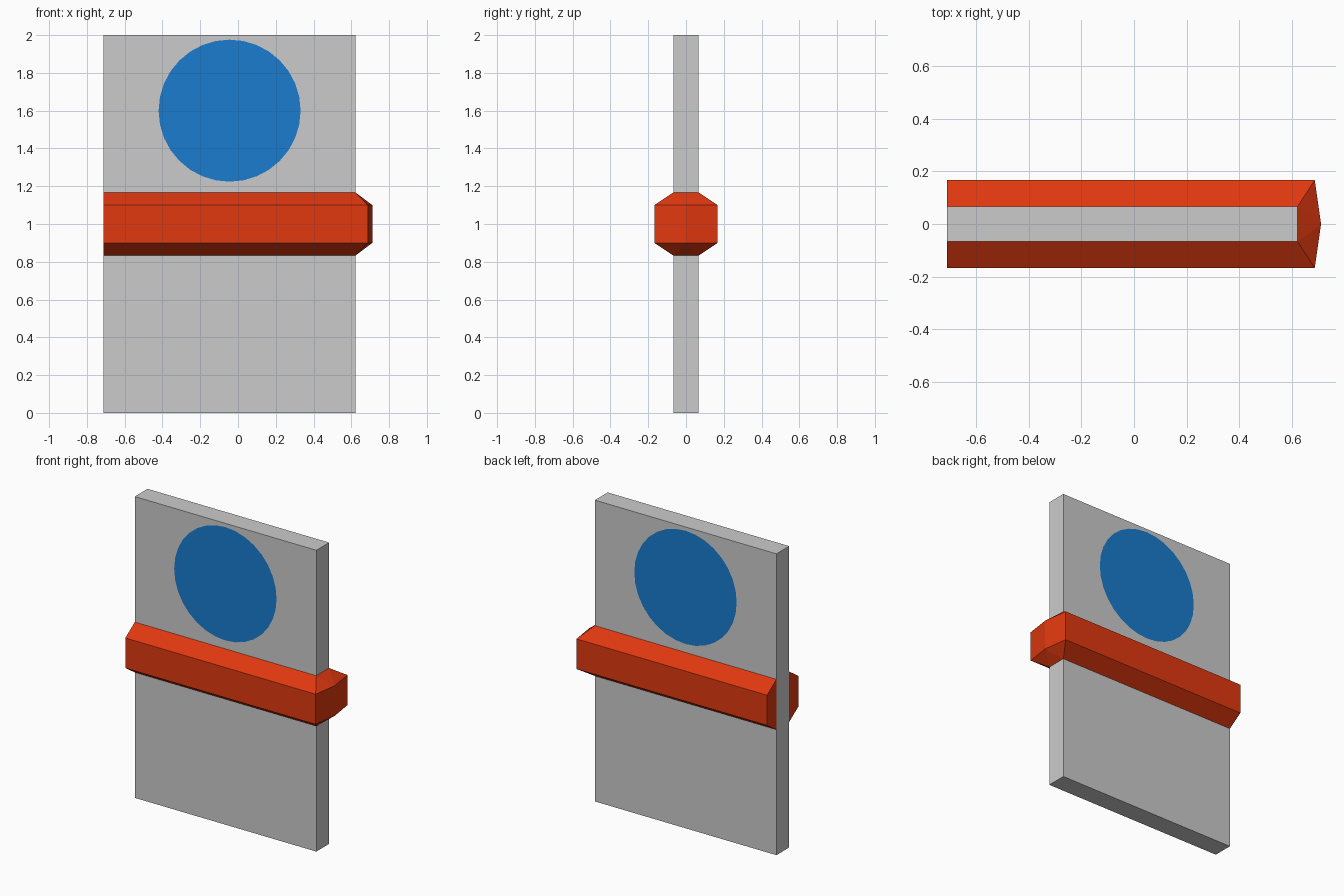
import bpy, bmesh, math

if "Cube" in bpy.data.objects:
    bpy.data.objects.remove(bpy.data.objects["Cube"])

X0, X1, Y = -0.711, 0.622, 0.067      # panel left, right, half thickness
MID = (X0 + X1) / 2


def paint(ob, name, rgb):
    mat = bpy.data.materials.new(name)
    mat.diffuse_color = (*rgb, 1)
    mat.use_nodes = True
    mat.node_tree.nodes["Principled BSDF"].inputs["Base Color"].default_value = mat.diffuse_color
    ob.data.materials.append(mat)


# Flat upright panel
bpy.ops.mesh.primitive_cube_add(size=1, location=(MID, 0, 1))
panel = bpy.context.object
panel.name = "panel"
panel.scale = (X1 - X0, 2 * Y, 2)

# Blue disc on each face
for name, side in (("front_disc", -1), ("back_disc", 1)):
    bpy.ops.mesh.primitive_circle_add(
        vertices=32, radius=0.376, fill_type='NGON',
        location=(MID, side * (Y + 0.002), 1.6),
        rotation=(-side * math.pi / 2, 0, 0))
    disc = bpy.context.object
    disc.name = name
    paint(disc, "blue", (0.01, 0.2, 0.62))

# Chamfered red band: plan-view points along its U-shaped path
inner = [(X0, -Y), (X1, -Y), (X1, Y), (X0, Y)]
outer = [(X0, -0.167), (0.687, -0.167), (0.711, 0), (0.687, 0.167), (X0, 0.167)]
bm = bmesh.new()


def ring(points, z):
    return [bm.verts.new((x, y, z)) for x, y in points]


o_low, o_high = ring(outer, 0.9), ring(outer, 1.1)
i_low, i_high = ring(inner, 0.833), ring(inner, 1.167)
# Outer wall
for a in range(4):
    bm.faces.new((o_low[a], o_low[a + 1], o_high[a + 1], o_high[a]))
# Sloping chamfers above and below
for i, o in ((i_low, o_low), (i_high, o_high)):
    bm.faces.new((i[0], o[0], o[1], i[1]))
    bm.faces.new((i[1], o[1], o[2]))
    bm.faces.new((i[1], o[2], i[2]))
    bm.faces.new((i[2], o[2], o[3]))
    bm.faces.new((i[2], o[3], o[4], i[3]))
# Inner wall and left end caps
for a in range(3):
    bm.faces.new((i_low[a], i_high[a], i_high[a + 1], i_low[a + 1]))
for i, o in ((0, 0), (3, 4)):
    bm.faces.new((i_low[i], o_low[o], o_high[o], i_high[i]))
bmesh.ops.recalc_face_normals(bm, faces=bm.faces[:])
mesh = bpy.data.meshes.new("band")
bm.to_mesh(mesh)
bm.free()
band = bpy.data.objects.new("band", mesh)
bpy.context.collection.objects.link(band)
paint(band, "red", (0.75, 0.04, 0.005))
